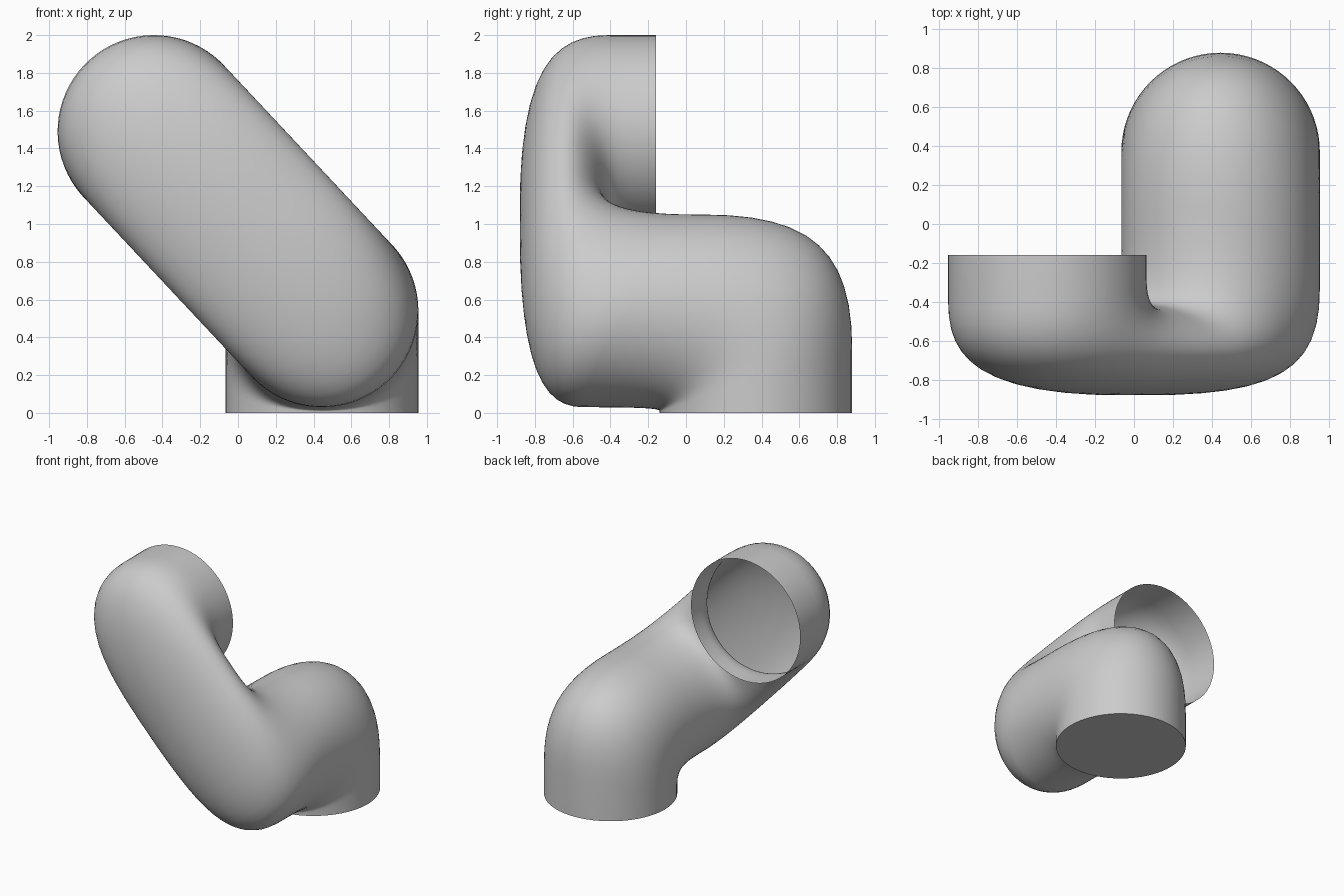
import bpy, bmesh, math
from mathutils import Vector

if "Cube" in bpy.data.objects:
    bpy.data.objects.remove(bpy.data.objects["Cube"])

R = 0.51                      # pipe radius
SIDES, STEPS = 72, 12
LOW = Vector((0.445, 0.54))   # (x, z) centre of the lower bend
HIGH = Vector((-0.445, 1.49)) # (x, z) centre of the upper bend
BASE_Y, END_Y = 0.37, -0.16
MID_Y, HALF_Y = -0.645, 0.235 # flattened diagonal section
travel = (HIGH - LOW).normalized()
side = Vector((-travel.y, travel.x))


def generator(a):
    """Corner points of one lengthwise line of the mitred pipe."""
    x, y = LOW.x + R * math.cos(a), BASE_Y + R * math.sin(a)
    z = LOW.y + (y - BASE_Y)
    q = Vector((x, z)) - LOW
    s, p = q.dot(travel), q.dot(side)
    ym = MID_Y + HALF_Y * s / R
    h = HIGH - travel * s + side * p
    return [Vector(c) for c in ((x, y, 0), (x, y, z), (x, ym, z),
                                (h.x, ym, h.y), (h.x, END_Y, h.y))]


def rounded(pts):
    """Round each corner with a cubic curve."""
    fractions = ((0.68, 0.58), (0.40, 0.46), (0.46, 0.62))
    out = [pts[0]]
    for i, (f0, f1) in enumerate(fractions, 1):
        c = pts[i]
        a, d = c.lerp(pts[i - 1], f0), c.lerp(pts[i + 1], f1)
        b, e = a.lerp(c, 0.73), d.lerp(c, 0.73)
        for k in range(STEPS + 1):
            t = k / STEPS
            u = 1 - t
            out.append(a * u**3 + b * 3*u*u*t + e * 3*u*t*t + d * t**3)
    out.append(pts[-1])
    return out


# pipe skin, closed at the foot and open at the upper mouth
bm = bmesh.new()
lines = [[bm.verts.new(v) for v in rounded(generator(2 * math.pi * i / SIDES))]
         for i in range(SIDES)]
for i in range(SIDES):
    l0, l1 = lines[i], lines[(i + 1) % SIDES]
    for j in range(len(l0) - 1):
        bm.faces.new((l0[j], l1[j], l1[j + 1], l0[j + 1]))
bm.faces.new([l[0] for l in reversed(lines)])
bmesh.ops.recalc_face_normals(bm, faces=bm.faces)
mesh = bpy.data.meshes.new("bent_pipe")
bm.to_mesh(mesh)
bm.free()
pipe = bpy.data.objects.new("bent_pipe", mesh)
bpy.context.collection.objects.link(pipe)
bpy.context.view_layer.objects.active = pipe
pipe.select_set(True)
bpy.ops.object.shade_smooth_by_angle(angle=math.radians(50))
